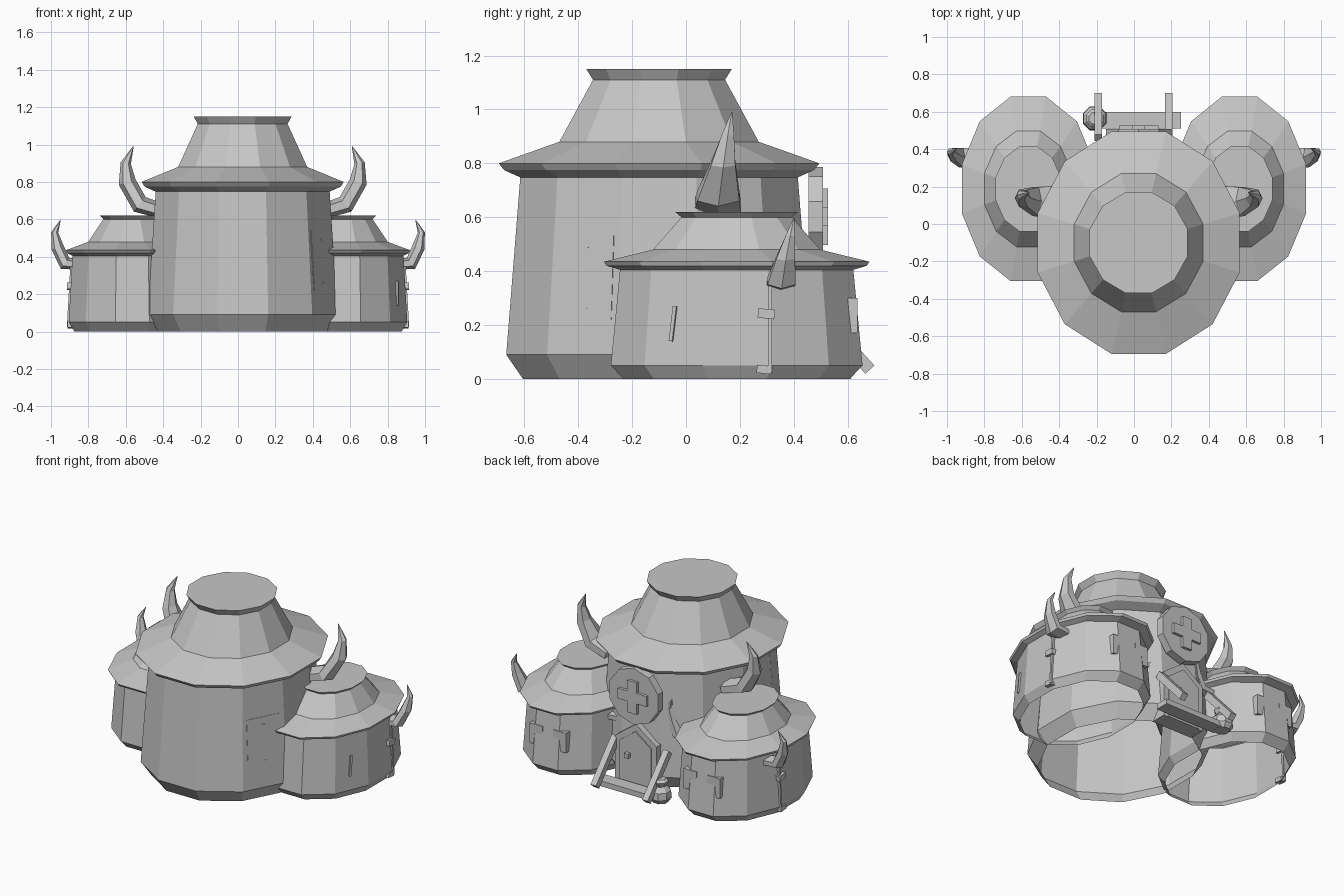
import bpy, bmesh
from math import cos, sin, pi, radians, atan2
from mathutils import Vector, Matrix, Euler

if "Cube" in bpy.data.objects:
    bpy.data.objects.remove(bpy.data.objects["Cube"], do_unlink=True)

clay = bpy.data.materials.new("clay_grey")
clay.use_nodes = True
grey = (0.57, 0.57, 0.57, 1)
clay.diffuse_color = grey
clay.node_tree.nodes["Principled BSDF"].inputs["Base Color"].default_value = grey


def finish(name, bm):
    bmesh.ops.recalc_face_normals(bm, faces=bm.faces)
    mesh = bpy.data.meshes.new(name)
    bm.to_mesh(mesh)
    bm.free()
    mesh.materials.append(clay)
    obj = bpy.data.objects.new(name, mesh)
    bpy.context.collection.objects.link(obj)


def loft(name, rings, floor=True):
    """Skin a list of equal-length point rings, cap the end and optionally the start."""
    bm = bmesh.new()
    loops = [[bm.verts.new(p) for p in ring] for ring in rings]
    n = len(loops[0])
    for a, b in zip(loops, loops[1:]):
        for i in range(n):
            j = (i + 1) % n
            bm.faces.new((a[i], a[j], b[j], b[i]))
    if floor:
        bm.faces.new(loops[0][::-1])
    bm.faces.new(loops[-1])
    finish(name, bm)


def tower(name, cx, cy, profile, sides=12, floor=False):
    """Faceted oval body; profile holds half width, half depth, height."""
    k = cos(pi / sides)
    angles = [(i + 0.5) * 2 * pi / sides for i in range(sides)]
    loft(name, [[(cx + rx / k * cos(a), cy + ry / k * sin(a), z) for a in angles]
                for rx, ry, z in profile], floor)


def box(name, centre, size, roll=0, tilt=0, heading=0):
    """Box turned about x, then y, then z, in degrees."""
    turn = Euler([radians(v) for v in (roll, tilt, heading)]).to_matrix().to_4x4()
    bm = bmesh.new()
    bmesh.ops.create_cube(bm, size=1)
    bmesh.ops.transform(bm, verts=bm.verts,
                        matrix=Matrix.Translation(centre) @ turn @ Matrix.Diagonal((*size, 1)))
    finish(name, bm)


def prism(name, outline, y0, y1):
    loft(name, [[(x, y, z) for x, z in outline] for y in (y0, y1)])


def horn(name, cx, side, path):
    """Tapered curved horn; path holds outward offset, y, z, thickness, depth."""
    rings = []
    for i, (d, y, z, rn, ry) in enumerate(path):
        before, after = path[max(i - 1, 0)], path[min(i + 1, len(path) - 1)]
        t = Vector((after[0] - before[0], after[2] - before[2])).normalized()
        rings.append([(cx + side * (d + t.y * rn * cos(a)), y + ry * sin(a), z - t.x * rn * cos(a))
                      for a in (k * pi / 3 for k in range(6))])
    loft(name, rings)


# Main hut: open-bottomed shell with flared foot, wall and stepped roof
MX, MY = 0.025, -0.10
tower("main_hut", MX, MY, [(0.45, 0.505, 0), (0.508, 0.567, 0.09), (0.465, 0.515, 0.748),
                           (0.525, 0.575, 0.775), (0.54, 0.595, 0.80),
                           (0.345, 0.37, 0.88), (0.24, 0.245, 1.11), (0.262, 0.27, 1.15)])

BIG_HORN = [(0.42, 0.117, 0.64, 0.04, 0.10), (0.55, 0.12, 0.68, 0.05, 0.09),
            (0.618, 0.138, 0.80, 0.047, 0.052), (0.625, 0.155, 0.90, 0.028, 0.027),
            (0.585, 0.17, 0.99, 0.002, 0.002)]
SMALL_HORN = [(0.28, 0.352, 0.36, 0.03, 0.06), (0.36, 0.355, 0.365, 0.037, 0.06),
              (0.40, 0.37, 0.45, 0.034, 0.04), (0.415, 0.387, 0.53, 0.019, 0.02),
              (0.385, 0.40, 0.595, 0.002, 0.002)]

# Side huts with horns, poles and shutters
HX, HY = 0.565, 0.188
for side, label in ((1, "left"), (-1, "right")):
    cx = side * HX
    tower(label + "_hut", cx, HY, [(0.31, 0.42, 0), (0.34, 0.467, 0.05), (0.32, 0.433, 0.405),
                                   (0.35, 0.483, 0.42), (0.355, 0.493, 0.435),
                                   (0.235, 0.31, 0.48), (0.155, 0.205, 0.60),
                                   (0.175, 0.228, 0.62)])
    horn(label + "_big_horn", MX, side, BIG_HORN)
    for way, place in ((1, "outer"), (-1, "inner")):
        horn(f"{label}_{place}_horn", cx, side * way, SMALL_HORN)
    box(label + "_pole", (side * 0.898, 0.312, 0.185), (0.016, 0.014, 0.32), tilt=side * -3.2)
    box(label + "_pole_bracket", (side * 0.897, 0.298, 0.242), (0.032, 0.062, 0.035), roll=-6)
    box(label + "_pole_foot", (side * 0.895, 0.29, 0.035), (0.035, 0.055, 0.03), roll=-6)
    for x in (0.475, 0.645):
        box(label + "_shutter", (side * x, 0.612, 0.235), (0.095, 0.048, 0.13))

# Thin slit on the left hut wall
box("wall_slit", (0.852, -0.048, 0.205), (0.012, 0.014, 0.13), -6, -3, -22.6)

# Flush side hatch with two hinges on the main wall
FACE, LEAN = -27.4, -3.8
for name, z, w, h, lift in (("side_hatch", 0.38, 0.225, 0.32, 0),
                            ("hatch_hinge", 0.49, 0.018, 0.008, 0.003),
                            ("hatch_hinge", 0.26, 0.018, 0.008, 0.003)):
    out = lift - 0.066 * (z - 0.38)
    box(name, (MX + 0.423 + out * cos(radians(FACE)), MY - 0.271 + out * sin(radians(FACE)), z),
        (0.007, w, h), 0, LEAN, FACE)


# Doorway: gabled frame, inset door and knob
def gable(half, shoulder, peak):
    return [(MX - half, 0), (MX + half, 0), (MX + half, shoulder), (MX, peak), (MX - half, shoulder)]


prism("door_frame", gable(0.15, 0.30, 0.41), 0.38, 0.485)
prism("door_panel", gable(0.115, 0.28, 0.365), 0.45, 0.492)
box("door_knob", (MX + 0.05, 0.502, 0.20), (0.03, 0.03, 0.03))

# Round sign with a raised cross above the door
SZ = 0.602
prism("round_sign", [(MX + 0.185 * cos(k * pi / 5 + pi / 10), SZ + 0.185 * sin(k * pi / 5 + pi / 10))
                     for k in range(10)], 0.455, 0.508)
w, l = 0.034, 0.105
prism("sign_cross", [(MX + x, SZ + z) for x, z in
                     ((w, l), (w, w), (l, w), (l, -w), (w, -w), (w, -l),
                      (-w, -l), (-w, -w), (-l, -w), (-l, w), (-w, w), (-w, l))], 0.50, 0.526)

# Threshold plank with sloping rails
box("threshold_plank", (0.03, 0.555, 0.018), (0.44, 0.09, 0.035))
slope = -48
for x in (-0.19, 0.185):
    box("sloping_rail", (x, 0.572, 0.157), (0.04, 0.33, 0.045), roll=slope)

# Pot beside the door
tower("pot", -0.21, 0.565, [(0.045, 0.045, 0), (0.064, 0.064, 0.03), (0.06, 0.06, 0.075),
                            (0.034, 0.034, 0.105), (0.046, 0.046, 0.135), (0.03, 0.03, 0.15)],
      8, True)
